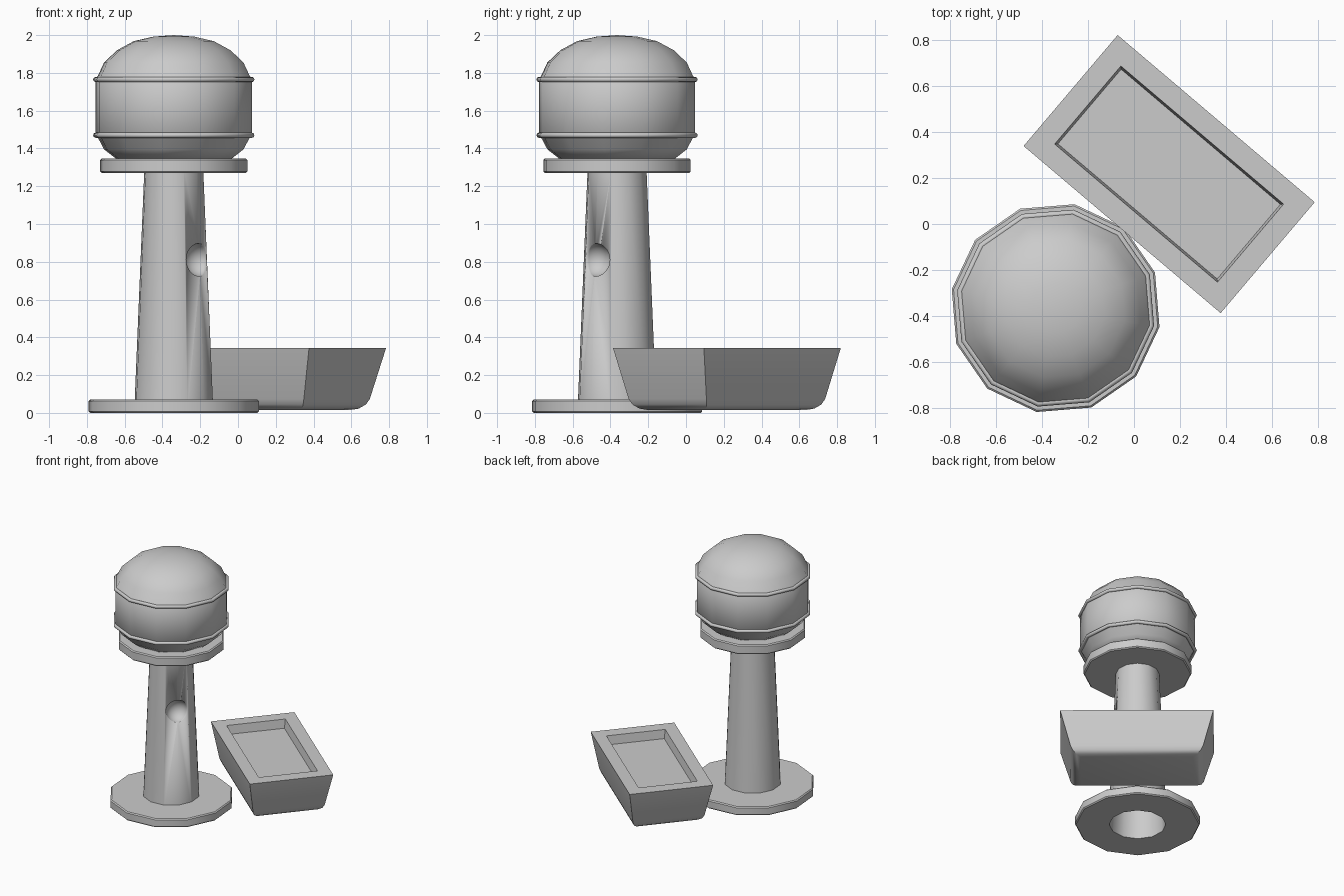
import bpy, bmesh
from math import radians, cos, sin, pi
from mathutils import Vector, Matrix

if "Cube" in bpy.data.objects:
    bpy.data.objects.remove(bpy.data.objects["Cube"])

TURN = radians(-40.3)
TOWER = (-0.34, -0.365, 0)
TROUGH = (0.1525, 0.2165, 0)


def finish(bm, name, loc, angle=40):
    bmesh.ops.recalc_face_normals(bm, faces=bm.faces)
    me = bpy.data.meshes.new(name)
    bm.to_mesh(me)
    bm.free()
    ob = bpy.data.objects.new(name, me)
    bpy.context.collection.objects.link(ob)
    ob.location = loc
    ob.rotation_euler.z = TURN
    bpy.ops.object.select_all(action='DESELECT')
    ob.select_set(True)
    bpy.context.view_layer.objects.active = ob
    bpy.ops.object.shade_smooth_by_angle(angle=radians(angle))
    return ob


def lathe(name, profile, closed=False, sides=12, angle=40):
    bm = bmesh.new()
    vs = [bm.verts.new((r, 0, z)) for r, z in profile]
    pairs = list(zip(vs, vs[1:]))
    if closed:
        pairs.append((vs[-1], vs[0]))
    edges = [bm.edges.new(p) for p in pairs]
    bmesh.ops.spin(bm, geom=vs + edges, cent=(0, 0, 0), axis=(0, 0, 1),
                   angle=2 * pi, steps=sides, use_merge=False)
    bmesh.ops.remove_doubles(bm, verts=bm.verts, dist=1e-4)
    return finish(bm, name, TOWER, angle)


def disc(name, r_in, r, z0, z1, b=0.008):
    return lathe(name, [(r_in, z0), (r - b, z0), (r, z0 + b), (r, z1 - b),
                        (r - b, z1), (r_in, z1)], closed=True)


# Foot ring and platform under the tank
disc("foot_ring", 0.208, 0.458, 0.0, 0.07)
disc("tank_platform", 0.05, 0.396, 1.27, 1.347)

# Tapered column, hollow at the bottom
column = lathe("column", [(0, 1.3), (0.158, 1.3), (0.213, 0.0), (0.207, 0.0),
                          (0.176, 0.7), (0, 0.7)])
cavity_top = 0.7

# Round dent in the column
bm = bmesh.new()
bmesh.ops.create_uvsphere(bm, u_segments=24, v_segments=16, radius=0.088)
bmesh.ops.translate(bm, verts=bm.verts, vec=(0.185, 0, 0.81))
cutter = finish(bm, "dent_cutter", TOWER)
cutter.hide_render = True
cutter.hide_viewport = True
mod = column.modifiers.new("dent", 'BOOLEAN')
mod.operation = 'DIFFERENCE'
mod.solver = 'EXACT'
mod.object = cutter
# keep the hollow clear of the dent
for v in column.data.vertices:
    if abs(v.co.z - cavity_top) < 1e-3:
        v.co.z = 0.6

# Tank with bowl bottom and domed roof
lathe("tank", [(0, 1.345), (0.31, 1.345), (0.375, 1.395), (0.41, 1.46),
               (0.42, 1.47), (0.42, 1.77), (0.408, 1.785), (0.375, 1.855),
               (0.305, 1.92), (0.215, 1.968), (0.11, 1.992), (0, 2.0)], angle=45)

# Hoops round the tank
for name, z in (("lower_hoop", 1.47), ("upper_hoop", 1.765)):
    lathe(name, [(0.42 + 0.014 * cos(i * pi / 4), z + 0.014 * sin(i * pi / 4))
                 for i in range(8)], closed=True, angle=60)

# Trough: tapered block with rounded underside and sunken top
bm = bmesh.new()


def rect(hx, hy, z):
    return [bm.verts.new((sx * hx, sy * hy, z))
            for sx, sy in ((-1, -1), (1, -1), (1, 1), (-1, 1))]


loops = [rect(0.47, 0.26, 0.015), rect(0.5605, 0.3155, 0.344),
         rect(0.463, 0.222, 0.344), rect(0.453, 0.212, 0.275)]
for a, b in zip(loops, loops[1:]):
    for i in range(4):
        j = (i + 1) % 4
        bm.faces.new((a[i], a[j], b[j], b[i]))
bottom = bm.faces.new(loops[0])
bm.faces.new(loops[-1])
bmesh.ops.bevel(bm, geom=list(bottom.edges), offset=0.06, segments=3,
                profile=0.5, affect='EDGES')
finish(bm, "trough", TROUGH, 35)
